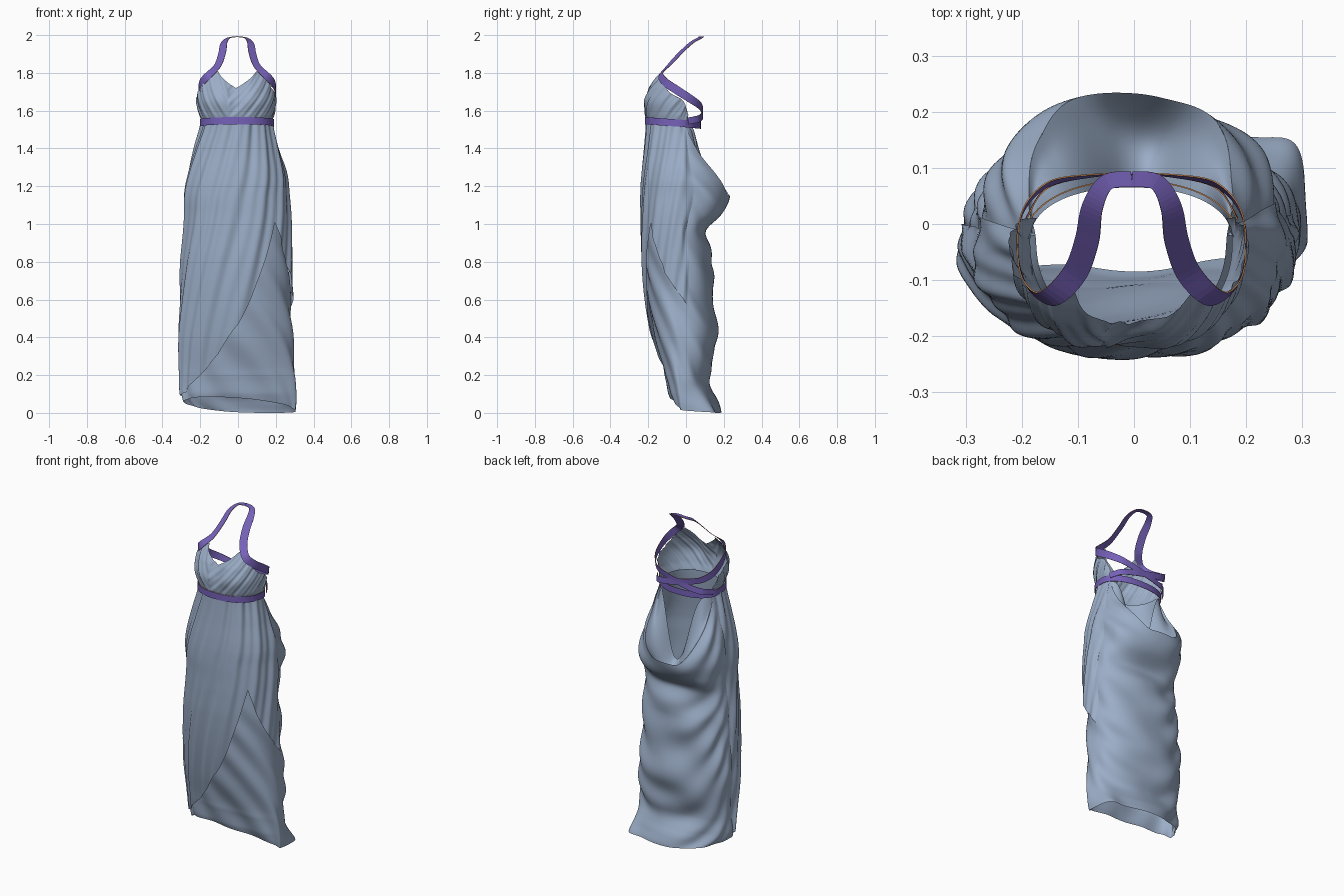
import bpy, math
from mathutils import Vector

if "Cube" in bpy.data.objects:
    bpy.data.objects.remove(bpy.data.objects["Cube"])


def material(name, rgb):
    m = bpy.data.materials.new(name)
    m.diffuse_color = (*rgb, 1)
    m.use_nodes = True
    m.node_tree.nodes["Principled BSDF"].inputs["Base Color"].default_value = m.diffuse_color
    return m


CLOTH = material("blue grey cloth", (0.33, 0.42, 0.57))
RIBBON = material("purple ribbon", (0.18, 0.12, 0.48))
PIPING = material("orange ribbon edge", (0.60, 0.25, 0.08))


def catmull(a, b, c, d, t):
    return 0.5 * (2 * b + (c - a) * t + (2 * a - 5 * b + 4 * c - d) * t * t
                  + (3 * b - a - 3 * c + d) * t ** 3)


def curve_at(rows, key):
    """Smooth lookup in rows of (key, values...), keys rising."""
    key = min(max(key, rows[0][0]), rows[-1][0])
    i = 0
    while i < len(rows) - 2 and key > rows[i + 1][0]:
        i += 1
    t = (key - rows[i][0]) / (rows[i + 1][0] - rows[i][0])
    p = [rows[min(max(j, 0), len(rows) - 1)] for j in range(i - 1, i + 3)]
    return [catmull(p[0][k], p[1][k], p[2][k], p[3][k], t) for k in range(1, len(rows[0]))]


def linear_at(rows, key):
    if key <= rows[0][0]:
        return rows[0][1]
    for (a, u), (b, v) in zip(rows, rows[1:]):
        if key <= b:
            return u + (v - u) * (key - a) / (b - a)
    return rows[-1][1]


def smooth(a, b, x):
    t = min(max((x - a) / (b - a), 0), 1)
    return t * t * (3 - 2 * t)


def sheet(name, fn, nu, nv, mat, closed=False, soft=True):
    """Grid surface from fn(u, v), u and v in 0..1."""
    cols = nu if closed else nu + 1
    verts = [fn(i / nu, j / nv) for j in range(nv + 1) for i in range(cols)]
    faces = []
    for j in range(nv):
        for i in range(nu):
            k = (i + 1) % cols
            faces.append((j * cols + i, j * cols + k, (j + 1) * cols + k, (j + 1) * cols + i))
    me = bpy.data.meshes.new(name)
    me.from_pydata(verts, [], faces)
    me.materials.append(mat)
    me.polygons.foreach_set("use_smooth", [soft] * len(me.polygons))
    ob = bpy.data.objects.new(name, me)
    bpy.context.collection.objects.link(ob)
    return ob


# Skirt outline: height, left x, right x, front y, back y
SKIRT = [(0.0, -.24, .30, -.03, .19), (.05, -.28, .303, -.065, .165), (.1, -.295, .305, -.09, .145),
         (.2, -.30, .31, -.12, .125), (.4, -.31, .30, -.17, .165), (.6, -.302, .285, -.205, .145),
         (.8, -.292, .28, -.225, .14), (.95, -.28, .275, -.23, .11), (1.05, -.277, .27, -.23, .185),
         (1.15, -.28, .26, -.23, .235), (1.25, -.265, .25, -.225, .21), (1.4, -.225, .21, -.21, .12),
         (1.54, -.185, .175, -.20, .07)]


def ring(l, r, f, b, cy, a, grow=0):
    """Point on a squarish oval; angle 0 faces front, positive to +x."""
    s, c = math.sin(a), math.cos(a)
    e = 0.9
    x = (l + r) / 2 + ((r - l) / 2 + grow) * math.copysign(abs(s) ** e, s)
    depth = (cy - f if c > 0 else b - cy) + grow
    return x, cy - depth * math.copysign(abs(c) ** e, c)


def skirt_point(a, z, grow=0, layer="under"):
    l, r, f, b = curve_at(SKIRT, z)
    d = (a % (2 * math.pi)) - math.pi
    back = smooth(-.1, .6, -math.cos(a))
    fade = smooth(1.54, 1.3, z)
    # swagged folds behind, slanting gathers in front
    swag = math.sin(2 * math.pi * (z - .15 * (d + .3) ** 2) / .2 + .8 * math.sin(6 * z + d))
    g = back * (.009 * swag * (.7 + .3 * math.sin(9 * z + 2 * d)) + .004 * math.sin(17 * z + 5 * d)) * fade
    if layer == "over":
        ph = a - .75 * (z - 1.5)
        g += (1 - back) * (.005 * math.sin(11 * ph) + .003 * math.sin(25 * ph + 1))
    else:
        bend = a + 2.2 * z + .8 * z * z
        g += (1 - back) * (.006 * math.sin(8 * bend) * smooth(1.1, .7, z) - .011 * smooth(.05, .25, z))
    return (*ring(l, r, f, b, -.03, a, g + grow), z)


def hem(a):
    return .085 * (.5 + .5 * math.cos(a + .5)) ** 1.3


def rim(a):
    """Upper edge: waist in front, falling into a cowl behind."""
    d = abs((a + math.pi) % (2 * math.pi) - math.pi)
    return 1.54 - .39 * smooth(1.6, 2.95, d)


def skirt(u, v):
    a = 2 * math.pi * u
    h = hem(a)
    x, y, z = skirt_point(a, h + (rim(a) - h) * v)
    tip = math.exp(-((a - 2.1) / .3) ** 2) * smooth(.15, 0, z)
    return (x + .02 * tip, y + .05 * tip, z)


sheet("draped_skirt", skirt, 160, 120, CLOTH, True)


# Cowl lining running from the back rim up to a V below the waist
def cowl(u, v):
    a = 1.65 + (2 * math.pi - 3.3) * u
    d = a - math.pi
    rx, ry, rz = skirt_point(a, rim(a))
    ix, iy = ring(-.185, .175, -.20, .065, -.03, a)
    iz = 1.52 - .42 * math.exp(-((d + .1) / .5) ** 2)
    w = math.sin(math.pi * u) ** .5
    sag = .07 * math.sin(math.pi * v) * w
    return (rx + (ix - rx) * v, ry + (iy - ry) * v, rz + (iz - rz) * v - sag)


sheet("cowl_lining", cowl, 70, 14, CLOTH)

# Wrapped front panel with a slanting lower edge and a notch on the +x side
EDGE = [(-1.6, .09), (-1.15, .11), (-.7, .19), (-.3, .31), (.0, .46), (.22, .6), (.5, .81),
        (.75, 1.01), (.95, .86), (1.2, .74), (1.8, .55)]


def wrap(u, v):
    a = -1.7 + 3.5 * u
    z0 = linear_at(EDGE, a)
    z = z0 + (1.54 - z0) * v
    side = smooth(0, .06, u) * smooth(1, .94, u)
    return skirt_point(a, z, .012 * side - .004, "over")


sheet("wrap_panel", wrap, 140, 80, CLOTH)

# Bodice outline: height, left x, right x, front y
BODICE = [(1.52, -.185, .175, -.20), (1.58, -.205, .19, -.217), (1.65, -.22, .20, -.23),
          (1.72, -.216, .196, -.205), (1.77, -.203, .188, -.17), (1.82, -.185, .175, -.133)]
NECK = [(0, 1.72), (.3, 1.765), (.55, 1.81), (.75, 1.785), (1.0, 1.745), (1.35, 1.69), (1.75, 1.645), (1.95, 1.58)]


def bodice(u, v):
    a = -1.95 + 3.9 * u
    z = 1.52 + (linear_at(NECK, abs(a)) - 1.52) * v
    l, r, f = curve_at(BODICE, z)
    cleft = -.025 * math.exp(-(a / .22) ** 2) * smooth(1.56, 1.68, z)
    ph = a - (4 if a > -.15 else -2.5) * (z - 1.6)
    folds = .003 * math.sin(16 * ph) + .002 * math.sin(35 * ph)
    x, y = ring(l, r, f, .07, -.03, a, folds * smooth(1.53, 1.6, z))
    return (x, y - cleft, z)


sheet("gathered_bodice", bodice, 130, 34, CLOTH)


# Flat ribbons with a thin contrasting edge
def ribbon(name, fn, n, closed=False):
    ob = sheet(name, fn, n, 1, RIBBON, closed, False)
    ob.data.materials.append(PIPING)
    m = ob.modifiers.new("thickness", "SOLIDIFY")
    m.thickness = .0025
    m.offset = 0
    m.material_offset_rim = 1


# Waist ribbon, a little lower behind
def belt(u, v):
    a = 2 * math.pi * u
    x, y = ring(-.20, .19, -.216, .077, -.045, a)
    return (x, y, 1.535 + .012 * math.cos(a) + .038 * (v - .5))


ribbon("waist_ribbon", belt, 90, True)

# Halter strap: nape, over the bust edge, under the arm, across the back
STRAP = [(0, 0, .08, 1.992), (1, .045, .074, 1.985), (2, .07, .03, 1.96), (3, .08, -.03, 1.905),
         (4, .103, -.09, 1.84), (5, .15, -.133, 1.79), (6, .188, -.108, 1.75), (7, .203, -.05, 1.71),
         (8, .195, .02, 1.665), (9, .15, .07, 1.63), (10, .07, .086, 1.605), (11, 0, .088, 1.588),
         (12, -.07, .086, 1.572), (13, -.15, .066, 1.557), (14, -.188, .01, 1.545)]


def strap(side):
    def fn(u, v):
        t = u * 14
        p = Vector(curve_at(STRAP, t))
        tan = Vector(curve_at(STRAP, t + .05)) - Vector(curve_at(STRAP, t - .05))
        near = Vector((0, .1, 1.75))
        far = Vector((0, -.04, p.z))
        out = p - near.lerp(far, smooth(4.5, 7, t))
        w = tan.cross(out).normalized()
        q = p + w * (v - .5) * (.028 + .016 * smooth(.5, 3, t) - .008 * smooth(7, 10, t))
        return (q.x * side - .004, q.y, min(q.z, 1.998))
    return fn


for side, label in ((1, "right"), (-1, "left")):
    ribbon(label + "_halter_strap", strap(side), 90)
